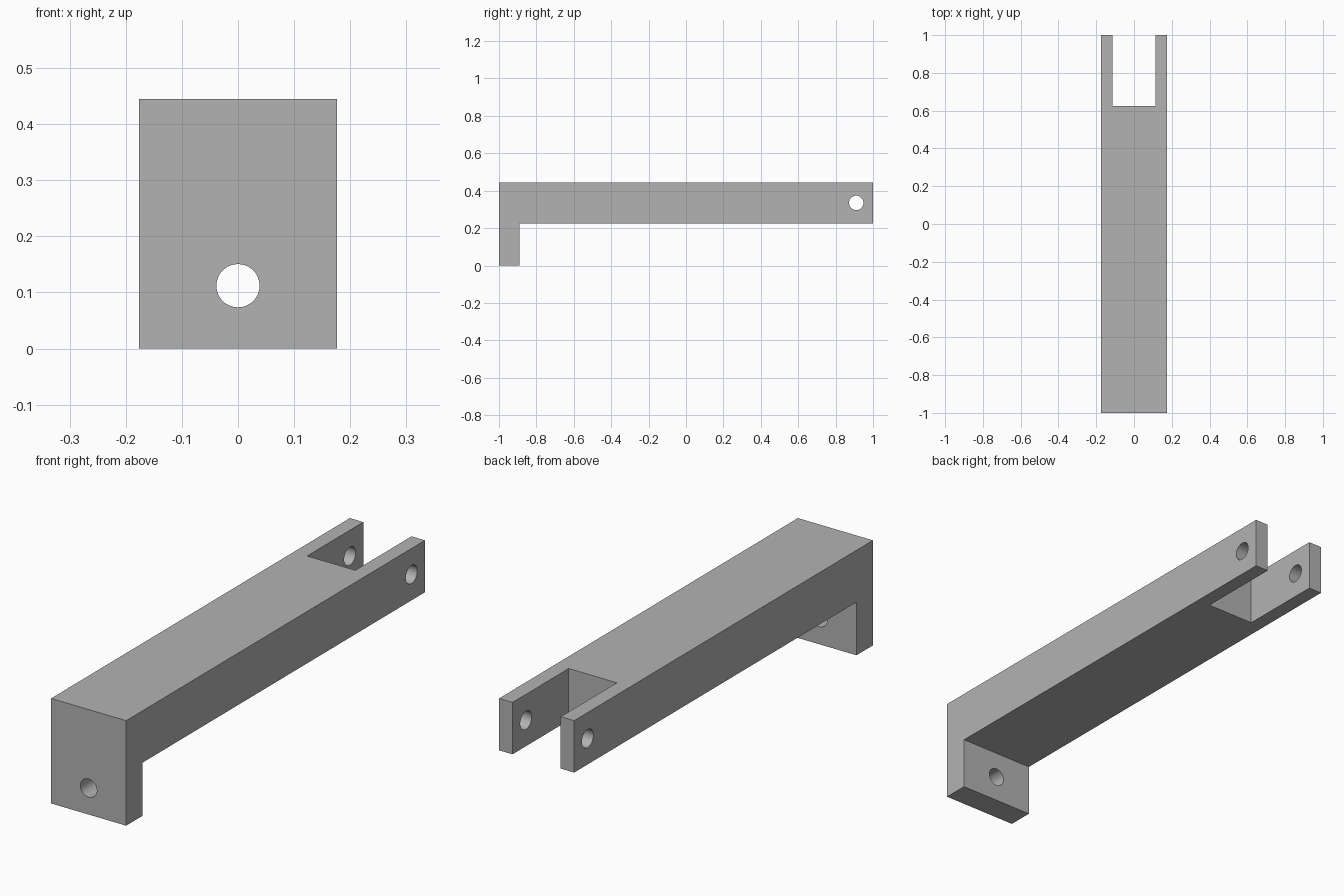
import bpy
import math

if "Cube" in bpy.data.objects:
    bpy.data.objects.remove(bpy.data.objects["Cube"], do_unlink=True)

HALF_W, TOP, BEAM_Z, LEG_Y = 0.176, 0.445, 0.225, -0.89
SLOT_W, SLOT_Y, HOLE_R = 0.113, 0.624, 0.0385

grey = bpy.data.materials.new("plain grey")
grey.use_nodes = True
colour = (0.45, 0.45, 0.45, 1)
grey.diffuse_color = colour
grey.node_tree.nodes["Principled BSDF"].inputs["Base Color"].default_value = colour


def box(name, low, high):
    """Box spanning two opposite corners."""
    bpy.ops.mesh.primitive_cube_add(
        size=1, location=[(a + b) / 2 for a, b in zip(low, high)])
    ob = bpy.context.object
    ob.name = name
    ob.scale = [b - a for a, b in zip(low, high)]
    bpy.ops.object.transform_apply(location=True, rotation=True, scale=True)
    return ob


def drill(name, location, rotation, depth):
    """Round cutter for a pin hole."""
    bpy.ops.mesh.primitive_cylinder_add(
        vertices=48, radius=HOLE_R, depth=depth, location=location, rotation=rotation)
    ob = bpy.context.object
    ob.name = name
    return ob


# L-shaped side profile, extruded across the width
profile = [(-1, 0), (LEG_Y, 0), (LEG_Y, BEAM_Z), (1, BEAM_Z), (1, TOP), (-1, TOP)]
n = len(profile)
verts = [(x, y, z) for x in (-HALF_W, HALF_W) for y, z in profile]
faces = [tuple(reversed(range(n))), tuple(range(n, 2 * n))]
faces += [(i, (i + 1) % n, (i + 1) % n + n, i + n) for i in range(n)]
mesh = bpy.data.meshes.new("lever_arm")
mesh.from_pydata(verts, [], faces)
arm = bpy.data.objects.new("lever_arm", mesh)
bpy.context.collection.objects.link(arm)
mesh.materials.append(grey)

# Fork slot, fork pin hole and foot hole
cutters = [
    box("slot_cutter", (-SLOT_W, SLOT_Y, 0.1), (SLOT_W, 1.2, 0.6)),
    drill("fork_hole_cutter", (0, 0.91, 0.335), (0, math.pi / 2, 0), 1),
    drill("foot_hole_cutter", (0, -0.945, 0.112), (math.pi / 2, 0, 0), 0.4),
]
bpy.ops.object.select_all(action="DESELECT")
arm.select_set(True)
bpy.context.view_layer.objects.active = arm
for cutter in cutters:
    cutter.hide_render = True
    cutter.data.materials.append(grey)
    mod = arm.modifiers.new(cutter.name, "BOOLEAN")
    mod.operation, mod.solver, mod.object = "DIFFERENCE", "EXACT", cutter
    bpy.ops.object.modifier_apply(modifier=mod.name)
    bpy.data.objects.remove(cutter, do_unlink=True)

# Smooth hole walls, crisp box edges
bpy.ops.object.shade_smooth_by_angle(angle=math.radians(30))
